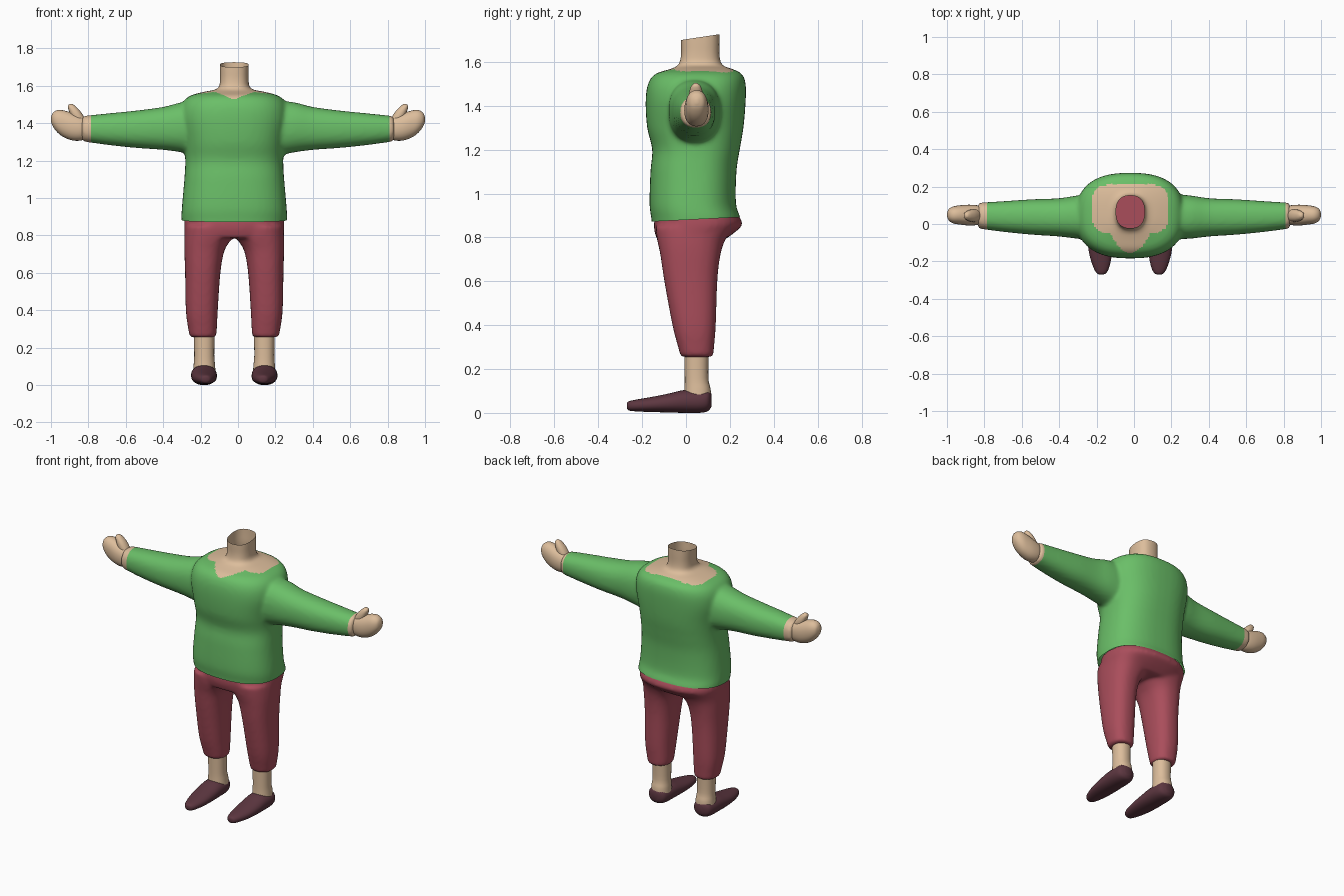
import bpy, bmesh, math
from mathutils import Vector

if "Cube" in bpy.data.objects:
    bpy.data.objects.remove(bpy.data.objects["Cube"])

CX = -0.02  # mid-line of the torso and legs


def material(name, rgb):
    m = bpy.data.materials.new(name)
    m.diffuse_color = (*rgb, 1)
    m.use_nodes = True
    m.node_tree.nodes["Principled BSDF"].inputs["Base Color"].default_value = m.diffuse_color
    return m


GREEN = material("shirt green", (0.145, 0.52, 0.138))
RED = material("trouser red", (0.40, 0.075, 0.105))
SKIN = material("skin", (0.72, 0.51, 0.33))
SHOE = material("shoe brown", (0.11, 0.038, 0.052))


def catmull(p0, p1, p2, p3, t):
    return [0.5 * (2*b + (c-a)*t + (2*a-5*b+4*c-d)*t*t + (3*b-a-3*c+d)*t**3)
            for a, b, c, d in zip(p0, p1, p2, p3)]


def loft(bm, axis, rings, side=1, cx=0.0, power=2.3, n=32, steps=4):
    """Closed loft; each ring is (position, min a, max a, min b, max b)."""
    fine = []
    for i in range(len(rings) - 1):
        p0, p3 = rings[max(i-1, 0)], rings[min(i+2, len(rings)-1)]
        fine += [catmull(p0, rings[i], rings[i+1], p3, k/steps) for k in range(steps)]
    fine.append(rings[-1])
    loops = []
    for t, a0, a1, b0, b1 in fine:
        loop = []
        for k in range(n):
            c, s = math.cos(2*math.pi*k/n), math.sin(2*math.pi*k/n)
            a = (a0+a1)/2 + (a1-a0)/2 * math.copysign(abs(c)**(2/power), c)
            b = (b0+b1)/2 + (b1-b0)/2 * math.copysign(abs(s)**(2/power), s)
            x, y, z = {'x': (t, a, b), 'y': (a, t, b), 'z': (a, b, t)}[axis]
            loop.append(bm.verts.new((cx + side*x, y, z)))
        loops.append(loop)
    faces = [bm.faces.new(loops[0]), bm.faces.new(loops[-1])]
    for l0, l1 in zip(loops, loops[1:]):
        for k in range(n):
            j = (k+1) % n
            faces.append(bm.faces.new((l0[k], l0[j], l1[j], l1[k])))
    bmesh.ops.recalc_face_normals(bm, faces=faces)


def finish(bm, name, mats, fuse=0.0, iterations=8):
    """Make the object; optionally fuse its overlapping volumes into one skin."""
    me = bpy.data.meshes.new(name)
    bm.to_mesh(me)
    bm.free()
    ob = bpy.data.objects.new(name, me)
    bpy.context.collection.objects.link(ob)
    bpy.ops.object.select_all(action='DESELECT')
    bpy.context.view_layer.objects.active = ob
    ob.select_set(True)
    if fuse:
        r = ob.modifiers.new("fuse", 'REMESH')
        r.mode, r.voxel_size = 'VOXEL', fuse
        s = ob.modifiers.new("soften", 'SMOOTH')
        s.factor, s.iterations = 0.5, iterations
        for m in ("fuse", "soften"):
            bpy.ops.object.modifier_apply(modifier=m)
    ob.data.materials.clear()
    for m in mats:
        ob.data.materials.append(m)
    bpy.ops.object.shade_smooth_by_angle(angle=math.radians(50))
    return ob


# Shirt, shoulders and neck as one open shell
bm = bmesh.new()
torso = [(z, -w, w, y0, y1) for z, w, y0, y1 in (
    (0.80, .27, -.15, .24), (0.88, .282, -.157, .25), (0.95, .28, -.166, .228),
    (1.10, .267, -.162, .23), (1.20, .262, -.154, .245), (1.30, .27, -.177, .262),
    (1.42, .29, -.184, .272), (1.50, .28, -.173, .272), (1.545, .24, -.14, .255),
    (1.568, .16, -.07, .21), (1.585, .088, -.035, .165), (1.63, .077, -.023, .153),
    (1.69, .077, -.023, .153), (1.78, .077, -.023, .153))]
loft(bm, 'z', torso, cx=CX, power=2.5, n=48)
arm = [(.10, -.08, .16, 1.20, 1.52), (.28, -.08, .155, 1.24, 1.515),
       (.40, -.067, .138, 1.257, 1.487), (.55, -.057, .132, 1.268, 1.467),
       (.70, -.042, .122, 1.284, 1.452), (.835, -.024, .114, 1.303, 1.438)]
for side in (-1, 1):
    loft(bm, 'x', arm, side)
body = finish(bm, "shirt_and_neck", [GREEN, SKIN], fuse=0.011, iterations=9)

# Open the hem and neck, cut clean cuff lines, then colour the skin areas
bm = bmesh.new()
bm.from_mesh(body.data)


def cut(co, no, clear=False):
    bmesh.ops.bisect_plane(bm, geom=bm.verts[:] + bm.edges[:] + bm.faces[:],
                           plane_co=co, plane_no=no, clear_outer=clear)


cut((0, -.155, .872), (0, .05, -1), True)
cut((0, -.02, 1.70), (0, -.15, 1), True)
CUFF_L, CUFF_R = -0.785, 0.81
cut((CUFF_L, 0, 0), (1, 0, 0))
cut((CUFF_R, 0, 0), (1, 0, 0))
for f in bm.faces:
    f.smooth = True
    x, y, z = f.calc_center_median()
    u = abs(x - CX)
    collar = (u/.205)**4 + (abs(y-.08)/.135)**4 < 1
    notch = -.155 < y < 0 and u < .105 * ((y+.155)/.1)**0.5
    if x < CUFF_L or x > CUFF_R or (z > 1.48 and (collar or notch)):
        f.material_index = 1
bm.to_mesh(body.data)
bm.free()

# Trousers: hips and two legs fused
bm = bmesh.new()
loft(bm, 'z', [(.785, -.262, .262, -.13, .17), (.825, -.267, .267, -.143, .225),
               (.86, -.268, .268, -.146, .257), (.905, -.262, .262, -.14, .238)],
     cx=CX, power=2.4, n=48)
leg = [(.255, .098, .237, -.024, .124), (.30, .093, .246, -.036, .128),
       (.40, .088, .259, -.062, .136), (.60, .074, .263, -.099, .143),
       (.72, .052, .267, -.117, .157), (.79, .01, .267, -.132, .18),
       (.85, .0, .264, -.14, .22)]
for side in (-1, 1):
    loft(bm, 'z', leg, side, CX, power=2.4)
finish(bm, "trousers", [RED], fuse=0.011, iterations=7)

# Ankles, shoes and hands, one per side
ankle = [(.07, .10, .22, -.01, .115), (.11, .103, .217, -.007, .112),
         (.16, .107, .214, -.006, .102), (.28, .105, .216, -.008, .104)]
shoe = [(-.27, .145, .165, .025, .042), (-.262, .128, .18, .012, .052),
        (-.23, .112, .198, .007, .06), (-.16, .098, .219, .004, .072),
        (-.08, .093, .229, .002, .088), (-.01, .093, .231, .0, .104),
        (.06, .096, .229, .0, .106), (.10, .108, .218, .008, .104),
        (.117, .14, .185, .03, .085)]
palm = [(.80, .02, .08, 1.335, 1.42), (.83, -.003, .098, 1.31, 1.435),
        (.88, -.008, .103, 1.307, 1.452), (.93, -.003, .1, 1.324, 1.468),
        (.965, .003, .094, 1.35, 1.47), (.99, .018, .08, 1.383, 1.455),
        (1.0, .042, .056, 1.41, 1.43)]
thumb = [(1.38, .82, .86, .02, .07), (1.42, .818, .885, .012, .078),
         (1.46, .84, .902, .014, .076), (1.49, .868, .91, .024, .066),
         (1.503, .886, .9, .038, .052)]
for side, tag in ((-1, "left"), (1, "right")):
    for name, axis, rings, cx, mat in (
            ("ankle", 'z', ankle, CX, SKIN), ("shoe", 'y', shoe, CX, SHOE),
            ("palm", 'x', palm, 0, SKIN), ("thumb", 'z', thumb, 0, SKIN)):
        bm = bmesh.new()
        loft(bm, axis, rings, side, cx, power=2.2, n=28)
        finish(bm, f"{tag}_{name}", [mat])
